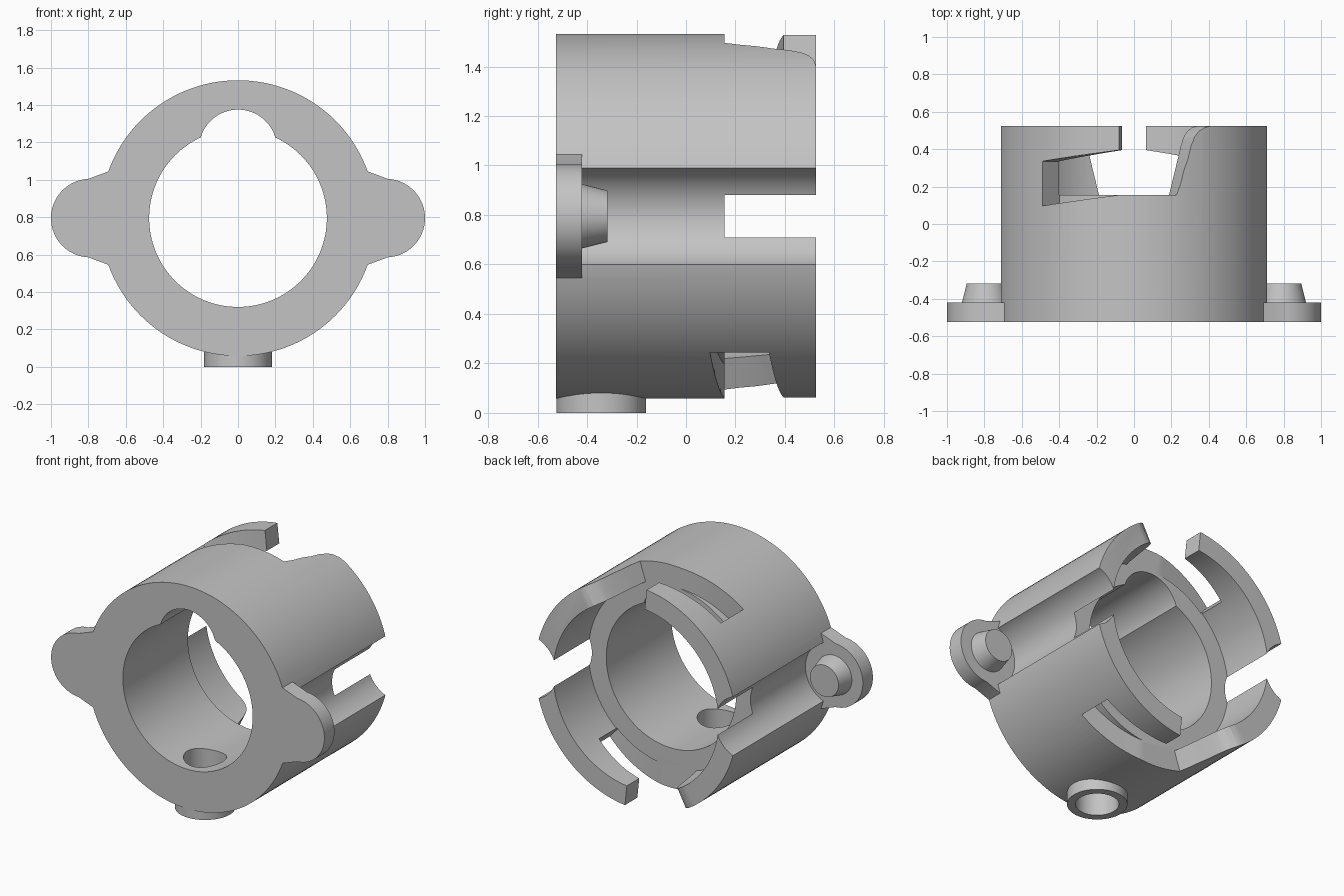
import bpy, bmesh
from math import radians, sin, cos
from mathutils import Matrix, Vector

if "Cube" in bpy.data.objects:
    bpy.data.objects.remove(bpy.data.objects["Cube"], do_unlink=True)

AXIS_Z = 0.795              # height of the bore axis
FRONT, BACK = -0.525, 0.525
STEP = 0.155                # where the thick wall turns thin
EAR_X, EAR_R = 0.79, 0.21

grey = bpy.data.materials.new("plain_grey")
grey.use_nodes = True
grey.diffuse_color = (0.55, 0.55, 0.55, 1)
grey.node_tree.nodes["Principled BSDF"].inputs["Base Color"].default_value = (0.55, 0.55, 0.55, 1)


def finish(name, bm):
    bmesh.ops.recalc_face_normals(bm, faces=bm.faces)
    mesh = bpy.data.meshes.new(name)
    bm.to_mesh(mesh)
    bm.free()
    mesh.materials.append(grey)
    obj = bpy.data.objects.new(name, mesh)
    bpy.context.collection.objects.link(obj)
    return obj


def rod(name, x, z, y0, y1, r0, r1=None, segs=96):
    """Cylinder or cone running along y."""
    bm = bmesh.new()
    place = Matrix.Translation((x, (y0 + y1) / 2, z)) @ Matrix.Rotation(radians(-90), 4, 'X')
    bmesh.ops.create_cone(bm, cap_ends=True, segments=segs, radius1=r0,
                          radius2=r1 or r0, depth=y1 - y0, matrix=place)
    return finish(name, bm)


def post(name, y, z0, z1, r):
    """Upright cylinder."""
    bm = bmesh.new()
    bmesh.ops.create_cone(bm, cap_ends=True, segments=64, radius1=r, radius2=r,
                          depth=z1 - z0, matrix=Matrix.Translation((0, y, (z0 + z1) / 2)))
    return finish(name, bm)


def sector(name, columns, turn, r0=0.6, r1=0.9):
    """Curved wall block; columns are (angle from top, low y, high y)."""
    dense = []
    for a, b in zip(columns, columns[1:]):
        n = max(1, round((b[0] - a[0]) / 3))
        dense += [Vector(a).lerp(Vector(b), i / n) for i in range(n)]
    dense.append(Vector(columns[-1]))
    bm = bmesh.new()
    rings = []
    for ang, lo, hi in dense:
        t = radians(ang + turn)
        rings.append([bm.verts.new((r * sin(t), y, AXIS_Z + r * cos(t)))
                      for r, y in ((r0, lo), (r1, lo), (r1, hi), (r0, hi))])
    for p, q in zip(rings, rings[1:]):
        for i in range(4):
            j = (i + 1) % 4
            bm.faces.new((p[i], p[j], q[j], q[i]))
    bm.faces.new(rings[0])
    bm.faces.new(rings[-1])
    return finish(name, bm)


def ear_plate(name, side):
    """Rounded lug outline, extruded along y."""
    outline = [(0.56, -0.25), (0.692, -0.25)]
    for i in range(41):
        t = radians(-87 + 174 * i / 40)
        outline.append((EAR_X + EAR_R * cos(t), EAR_R * sin(t)))
    outline += [(0.692, 0.25), (0.56, 0.25)]
    bm = bmesh.new()
    face = bm.faces.new([bm.verts.new((side * x, FRONT, AXIS_Z + z)) for x, z in outline])
    out = bmesh.ops.extrude_face_region(bm, geom=[face])
    bmesh.ops.translate(bm, vec=(0, 0.105, 0),
                        verts=[v for v in out["geom"] if isinstance(v, bmesh.types.BMVert)])
    return finish(name, bm)


def combine(target, tool, operation):
    tool.hide_render = True
    mod = target.modifiers.new("combine", 'BOOLEAN')
    mod.operation, mod.solver, mod.object = operation, 'EXACT', tool
    bpy.context.view_layer.objects.active = target
    bpy.ops.object.modifier_apply(modifier=mod.name)
    bpy.data.objects.remove(tool, do_unlink=True)


# Outer sleeve with the long side grooves
body = rod("sleeve_body", 0, AXIS_Z, FRONT, BACK, 0.737, segs=128)
for side in (-1, 1):
    combine(body, rod("groove", side * EAR_X, AXIS_Z, -0.47, 0.7, EAR_R), 'DIFFERENCE')

# Side ears and the bottom boss
for side in (-1, 1):
    combine(body, ear_plate("ear", side), 'UNION')
combine(body, post("boss", -0.343, 0, 0.2, 0.181), 'UNION')

# Bore, key channel, wider rear bore and boss hole
combine(body, rod("bore", 0, AXIS_Z, -0.8, 0.8, 0.475, segs=128), 'DIFFERENCE')
combine(body, rod("key_channel", 0, 1.167, -0.8, 0.8, 0.208), 'DIFFERENCE')
combine(body, rod("rear_bore", 0, AXIS_Z, STEP, 0.8, 0.605, segs=128), 'DIFFERENCE')
combine(body, post("boss_hole", -0.343, -0.2, 0.6, 0.13), 'DIFFERENCE')

# Two opposite twist-lock slots: a flared mouth and a slanted channel
mouth = [(-6.2, STEP, 0.7), (18, STEP, 0.7), (24.5, 0.42, 0.7), (26, 0.465, 0.7),
         (28, 0.495, 0.7), (31, 0.517, 0.7), (35, 0.527, 0.7)]
channel = [(-41.6, 0.097, 0.335), (-6.2, STEP, 0.395), (0, 0.165, 0.405)]
for turn in (0, 180):
    combine(body, sector("mouth", mouth, turn), 'DIFFERENCE')
    combine(body, sector("channel", channel, turn), 'DIFFERENCE')

# Tapered pins behind the ears
parts = [body]
for side, label in ((-1, "right"), (1, "left")):
    parts.append(rod(label + "_pin", side * EAR_X, AXIS_Z, -0.425, -0.317, 0.131, 0.104, segs=64))

# Smooth round walls, crisp edges
for obj in parts:
    obj.data.materials.clear()
    obj.data.materials.append(grey)
    bpy.ops.object.select_all(action='DESELECT')
    obj.select_set(True)
    bpy.context.view_layer.objects.active = obj
    bpy.ops.object.shade_smooth_by_angle(angle=radians(25))
